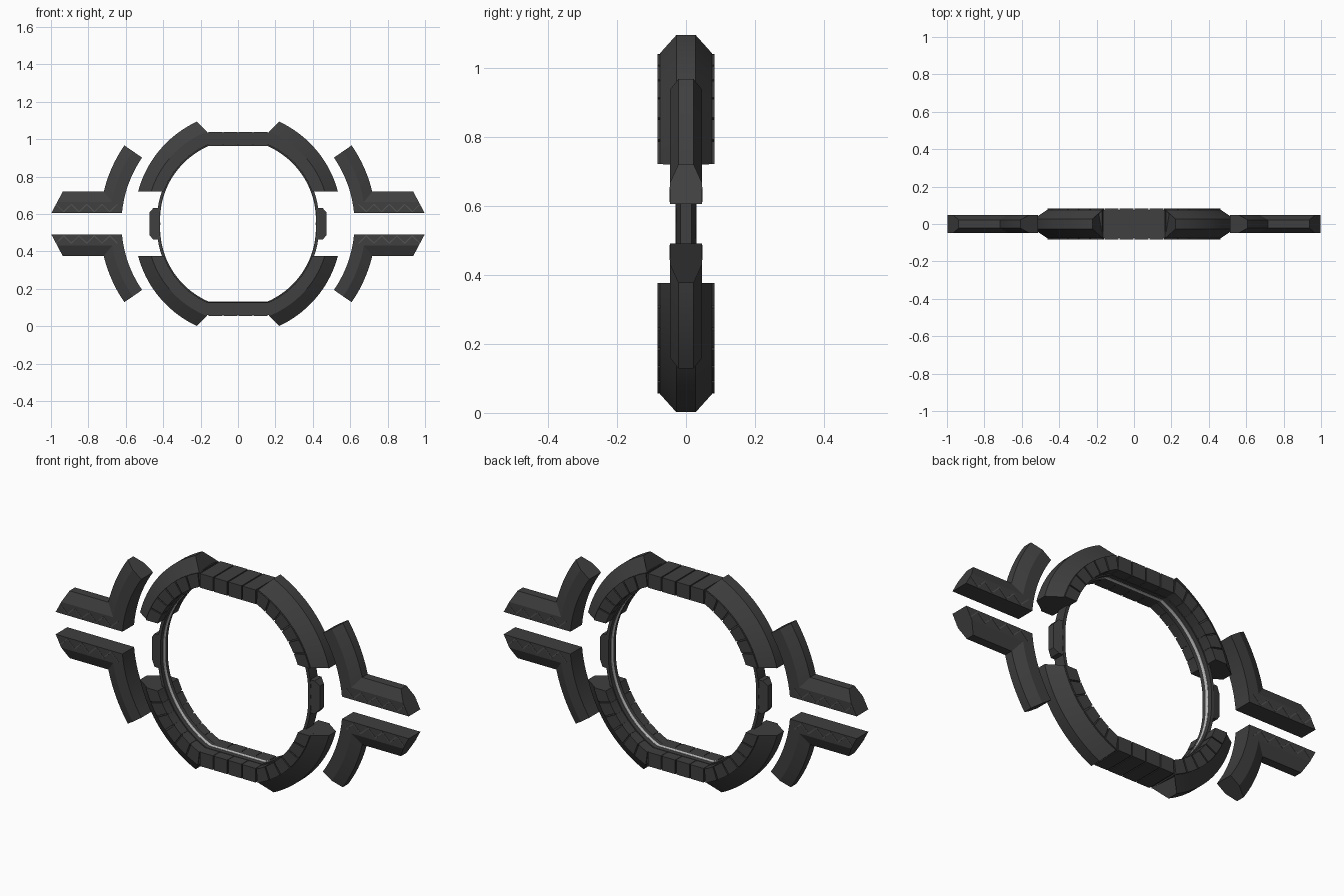
import bpy, bmesh
from math import sin, cos, asin, radians, degrees, atan2, hypot

if "Cube" in bpy.data.objects:
    bpy.data.objects.remove(bpy.data.objects["Cube"])

CZ = 0.548  # height of the ring centre


def material(name, v):
    m = bpy.data.materials.new(name)
    m.diffuse_color = (v, v, v, 1)
    m.use_nodes = True
    m.node_tree.nodes["Principled BSDF"].inputs["Base Color"].default_value = m.diffuse_color
    return m


DARK = material("dark_metal", 0.05)
LINE = material("groove_edge", 0.09)
LIGHT = material("light_strip", 0.55)


def loft(name, parts, mat, mirror=(True, False, True)):
    """Each part is a list of stations; each station a closed loop of (x, y, z)."""
    bm = bmesh.new()
    for stations in parts:
        rows = [[bm.verts.new(p) for p in st] for st in stations]
        n = len(rows[0])
        for a, b in zip(rows, rows[1:]):
            for i in range(n):
                j = (i + 1) % n
                bm.faces.new((a[i], a[j], b[j], b[i]))
        bm.faces.new(rows[0])
        bm.faces.new(rows[-1][::-1])
    bmesh.ops.recalc_face_normals(bm, faces=bm.faces)
    me = bpy.data.meshes.new(name)
    bm.to_mesh(me)
    bm.free()
    me.materials.append(mat)
    ob = bpy.data.objects.new(name, me)
    bpy.context.collection.objects.link(ob)
    ob.location.z = CZ
    bpy.ops.object.select_all(action='DESELECT')
    ob.select_set(True)
    bpy.context.view_layer.objects.active = ob
    bpy.ops.object.shade_smooth_by_angle(angle=radians(20))
    mod = ob.modifiers.new("mirror", 'MIRROR')
    mod.use_axis = mirror
    mod.use_mirror_merge = False
    return ob


def both(profile):
    """Close a half profile (..., y) by reflecting it in y."""
    return profile + [p[:-1] + (-p[-1],) for p in reversed(profile)]


def polar(r, a):
    """The ring swells slightly toward its flat top and bottom."""
    r *= 1 + 0.07 * degrees(a) / 69
    return r * cos(a), r * sin(a)


def arc_point(r, end, y, t):
    """Point on a quadrant arc that starts on a level cut above the side gap."""
    start = asin(0.172 / (r * 1.02))
    x, z = polar(r, start + (radians(end) - start) * t)
    return x, y, z


def sweep(profile, t0, t1, n):
    return [[arc_point(r, e, y, t0 + (t1 - t0) * i / n) for r, e, y in profile]
            for i in range(n + 1)]


def slab(x0, x1, z0, z1, y):
    return [[(x, -y, z0), (x, y, z0), (x, y, z1), (x, -y, z1)] for x in (x0, x1)]


# Four heavy armoured arcs with a chamfered outer edge
body = both([(0.424, 69.5, 0.076), (0.485, 71.3, 0.076), (0.551, 68, 0.028)])
loft("armour_arc", [sweep(body, 0, 1, 18)], DARK)

# Raised blocks along the arcs
tile = both([(0.422, 69.5, 0.083), (0.484, 71.3, 0.083)])
N = 6
loft("arc_blocks", [sweep(tile, k / N + (0.008 if k else 0), (k + 1) / N - 0.008, 3)
                    for k in range(N)], DARK)

# Flat top and bottom bridges with their blocks
loft("bridge", [slab(0, 0.165, 0.422, 0.488, 0.076)], DARK)
loft("bridge_blocks", [slab(0.003, 0.078, 0.42, 0.492, 0.083),
                       slab(0.084, 0.157, 0.42, 0.492, 0.083)], DARK)


# Thin inner ring and the light strip inside it
def hoop(r0, r1, y):
    prof = both([(r0, y), (r1, y)])
    rows = []
    for i in range(25):
        a = radians(69.5 * i / 24)
        rows.append([(polar(r, a)[0], yy, polar(r, a)[1]) for r, yy in prof])
    rows.append([(0, p[1], p[2]) for p in rows[-1]])
    return rows


loft("inner_ring", [hoop(0.417, 0.432, 0.03)], DARK)
loft("ring_light", [hoop(0.4155, 0.42, 0.008)], LIGHT)

# Side lugs in the gaps
lug = [(0.422, 0.085, 0.028), (0.452, 0.085, 0.028), (0.474, 0.06, 0.016)]
rows = [[(x, s * y, h) for x, h, y in lug] + [(x, s * y, -h) for x, h, y in reversed(lug)]
        for s in (-1, 1)]
loft("side_lug", [rows], DARK, (True, False, False))

# Four wings: a straight arm mitred into a curved fin
wing = both([(0.0, 0.047), (0.06, 0.047), (0.115, 0.022)])
rows = [[(0.998 - 0.53 * d, y, 0.057 + d) for d, y in wing]]
M = 10
for i in range(M + 1):
    row = []
    for d, y in wing:
        r = 0.623 + d
        a0 = asin((0.057 + d) / r)
        a = a0 + (radians(34.6) - a0) * i / M
        row.append((r * cos(a), y, r * sin(a)))
    rows.append(row)
loft("wing", [rows], DARK)

# Zigzag ribs on the front and back of the arms
pts = [(0.645 + 0.041 * i, 0.064 if i % 2 else 0.104) for i in range(9)]
parts = []
for (xa, za), (xb, zb) in zip(pts, pts[1:]):
    l = hypot(xb - xa, zb - za)
    nx, nz = -(zb - za) / l * 0.0025, (xb - xa) / l * 0.0025
    for s in (-1, 1):
        parts.append([[(x + nx, s * 0.046, z + nz), (x + nx, s * 0.0485, z + nz),
                       (x - nx, s * 0.0485, z - nz), (x - nx, s * 0.046, z - nz)]
                      for x, z in ((xa, za), (xb, zb))])
loft("zigzag_ribs", parts, LINE)
